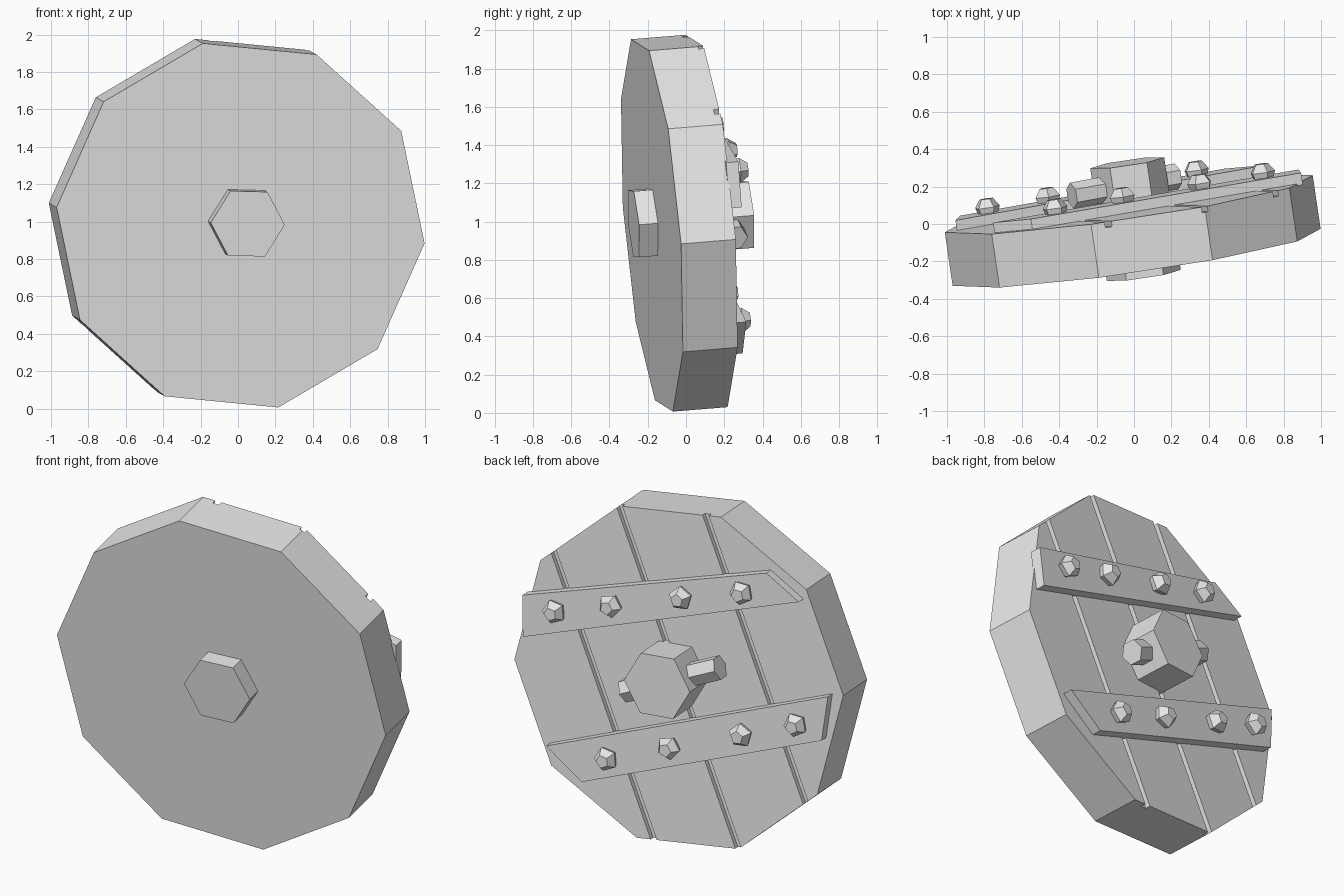
import bpy, bmesh, math
from mathutils import Matrix, Vector

cube = bpy.data.objects.get("Cube")
if cube:
    bpy.data.objects.remove(cube, do_unlink=True)

grey = bpy.data.materials.new("plain_grey")
grey.use_nodes = True
grey.diffuse_color = (0.8, 0.8, 0.8, 1)
grey.node_tree.nodes["Principled BSDF"].inputs["Base Color"].default_value = (0.8, 0.8, 0.8, 1)

# Leaning frame of the disc: local x across, y along the axle, z up the planks
axle = Vector((-0.145, 0.987, 0.081)).normalized()
across = axle.cross(Vector((0.407, -0.022, 0.913))).normalized()
up = across.cross(axle)
FRAME = Matrix.Translation((0.014, -0.178, 0.98)) @ Matrix((across, axle, up)).transposed().to_4x4()
BACK, BAR_TOP = 0.29, 0.345


def finish(bm, name, local=Matrix.Identity(4)):
    bmesh.ops.recalc_face_normals(bm, faces=bm.faces)
    mesh = bpy.data.meshes.new(name)
    bm.to_mesh(mesh)
    bm.free()
    mesh.materials.append(grey)
    obj = bpy.data.objects.new(name, mesh)
    bpy.context.collection.objects.link(obj)
    obj.matrix_world = FRAME @ local
    return obj


def ring(radius, sides, turn=0):
    return [(radius * math.cos(turn + math.tau * i / sides),
             radius * math.sin(turn + math.tau * i / sides)) for i in range(sides)]


def loft(name, sections, local=Matrix.Identity(4)):
    """Solid through (depth, outline) sections stacked along local y."""
    bm = bmesh.new()
    loops = [[bm.verts.new((x, d, z)) for x, z in pts] for d, pts in sections]
    for a, b in zip(loops, loops[1:]):
        for i in range(len(a)):
            j = (i + 1) % len(a)
            bm.faces.new((a[i], a[j], b[j], b[i]))
    bm.faces.new(loops[0])
    bm.faces.new(loops[-1])
    return finish(bm, name, local)


def prism(name, outline, start, end, local=Matrix.Identity(4)):
    return loft(name, [(start, outline), (end, outline)], local)


# Ten-sided disc with plank seams cut in the back
disc = prism("disc", ring(1.0, 10, math.pi / 2), 0, BACK)
bm = bmesh.new()
for x in (-0.5, 0, 0.49):
    bmesh.ops.create_cube(bm, size=1, matrix=Matrix.Translation((x, BACK, 0))
                          @ Matrix.Diagonal((0.035, 0.06, 2.4, 1)))
cutter = finish(bm, "seam_cutter")
cutter.hide_render = True
cut = disc.modifiers.new("seams", 'BOOLEAN')
cut.operation, cut.solver, cut.object = 'DIFFERENCE', 'EXACT', cutter
bpy.context.view_layer.objects.active = disc
bpy.ops.object.modifier_apply(modifier=cut.name)
bpy.data.objects.remove(cutter, do_unlink=True)

# Two cross bars, each with four five-sided studs
bars = {
    "upper": ([(0.735, 0.655), (0.82, 0.43), (-0.913, 0.262), (-0.778, 0.46)],
              [(0.565, 0.53), (0.215, 0.49), (-0.225, 0.44), (-0.6, 0.39)]),
    "lower": ([(0.908, -0.187), (0.77, -0.427), (-0.76, -0.513), (-0.89, -0.285)],
              [(0.56, -0.33), (0.16, -0.35), (-0.3, -0.375), (-0.65, -0.39)]),
}
for side, (outline, studs) in bars.items():
    prism(side + "_bar", outline, BACK - 0.01, BAR_TOP)
    for i, (x, z) in enumerate(studs):
        turn = 0.3 + 0.8 * i
        loft(f"{side}_stud_{i + 1}",
             [(d, ring(r, 5, turn)) for d, r in ((-0.01, 0.055), (0.03, 0.07), (0.075, 0.038))],
             Matrix.Translation((x, BAR_TOP, z)))

# Six-sided axle hub through the disc, and its locking pin
prism("hub", ring(0.2, 6, math.radians(22)), -0.1, 0.51, Matrix.Translation((0.015, 0, 0.025)))
prism("locking_pin", ring(0.07, 6), -0.31, 0.31,
      Matrix.Translation((-0.02, 0.39, 0.02)) @ Matrix.Rotation(math.pi / 2, 4, 'Z'))
